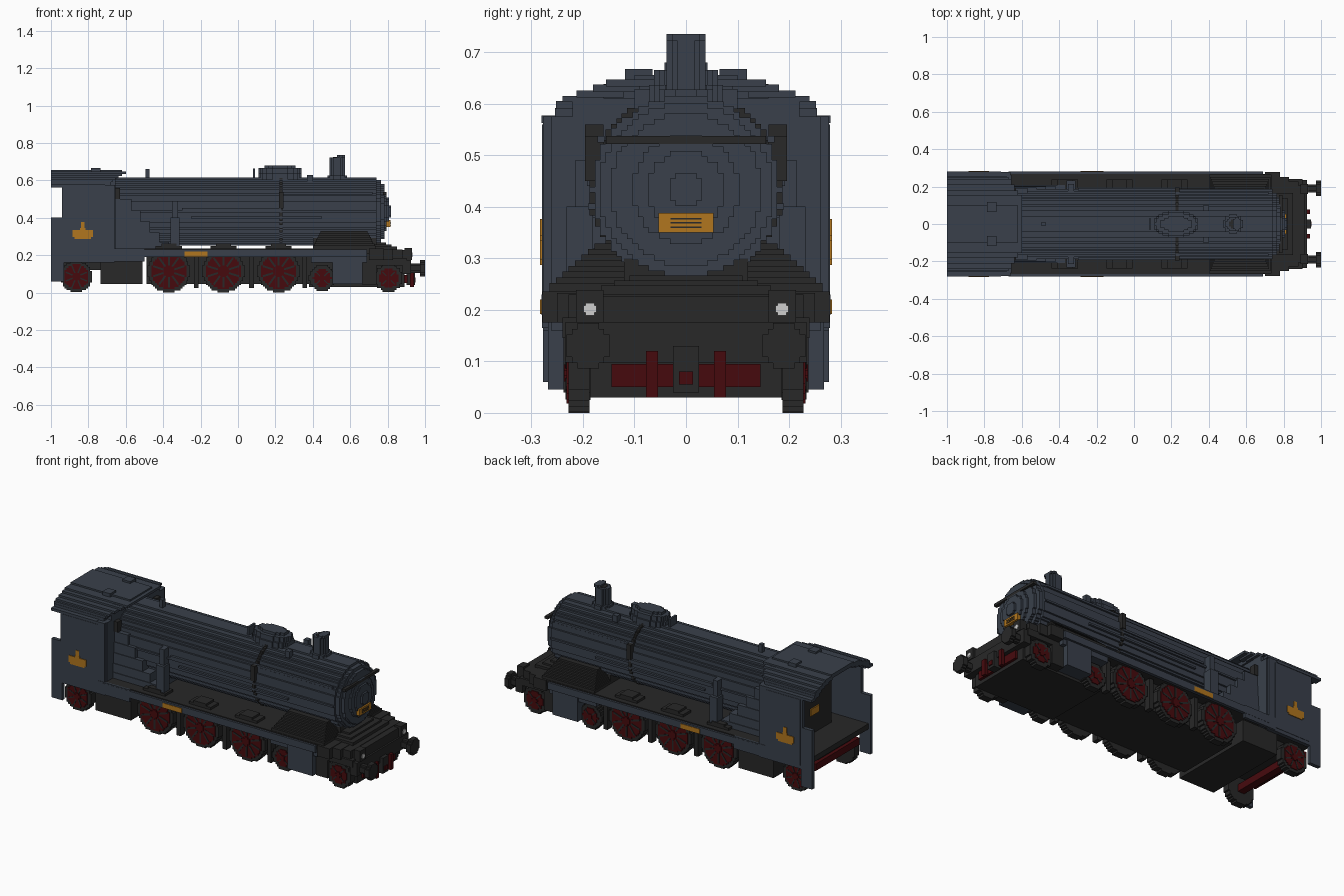
import bpy, bmesh, math
from mathutils import Matrix, Vector

old = bpy.data.objects.get("Cube")
if old:
    bpy.data.objects.remove(old, do_unlink=True)

G = 0.0104  # size of one stair step


def material(name, rgb):
    m = bpy.data.materials.new(name)
    m.use_nodes = True
    m.diffuse_color = (*rgb, 1)
    m.node_tree.nodes["Principled BSDF"].inputs["Base Color"].default_value = (*rgb, 1)
    return m


BLUE = material("slate_blue", (0.041, 0.051, 0.070))
DARK = material("charcoal", (0.021, 0.021, 0.021))
RED = material("dark_red", (0.062, 0.003, 0.004))
GOLD = material("brass", (0.44, 0.18, 0.013))
WHITE = material("lamp_white", (0.62, 0.62, 0.62))


def finish(name, bm, mat):
    bmesh.ops.recalc_face_normals(bm, faces=bm.faces)
    me = bpy.data.meshes.new(name)
    bm.to_mesh(me)
    bm.free()
    me.materials.append(mat)
    ob = bpy.data.objects.new(name, me)
    bpy.context.collection.objects.link(ob)
    return ob


def box(name, mat, x0, x1, y0, y1, z0, z1, both=False):
    """Box; with both=True a mirrored copy across y is added."""
    bm = bmesh.new()
    for s in ((1, -1) if both else (1,)):
        c = Vector(((x0 + x1) / 2, s * (y0 + y1) / 2, (z0 + z1) / 2))
        size = Matrix.Diagonal((x1 - x0, abs(y1 - y0), z1 - z0, 1))
        bmesh.ops.create_cube(bm, size=1, matrix=Matrix.Translation(c) @ size)
    return finish(name, bm, mat)


def prism(name, mat, axis, a0, a1, rows):
    """Extrude a stair-stepped outline; rows are (v0, v1, u0, u1) from low to high."""
    pts = [p for v0, v1, u0, u1 in rows for p in ((u1, v0), (u1, v1))]
    pts += [p for v0, v1, u0, u1 in reversed(rows) for p in ((u0, v1), (u0, v0))]
    clean = []
    for p in pts:
        if not clean or (Vector(p) - Vector(clean[-1])).length > 1e-6:
            clean.append(p)
    put = {"x": lambda u, v: (a0, u, v), "y": lambda u, v: (u, a0, v),
           "z": lambda u, v: (u, v, a0)}[axis]
    step = Vector([a1 - a0 if c == axis else 0 for c in "xyz"])
    bm = bmesh.new()
    face = bm.faces.new([bm.verts.new(put(*p)) for p in clean])
    ext = bmesh.ops.extrude_face_region(bm, geom=[face])
    bmesh.ops.translate(bm, vec=step, verts=[e for e in ext["geom"] if isinstance(e, bmesh.types.BMVert)])
    return finish(name, bm, mat)


def disc(name, mat, axis, a0, a1, cu, cv, r, ru=None):
    """Stair-stepped round (or oval) disc."""
    ru = ru or r
    n = max(2, round(2 * r / G))
    h = 2 * r / n
    rows = []
    for i in range(n):
        v = -r + (i + 0.5) * h
        w = max(G / 2, round(ru * math.sqrt(1 - (v / r) ** 2) / G) * G)
        if rows and abs(rows[-1][3] - cu - w) < 1e-6:
            rows[-1] = (rows[-1][0], cv + v + h / 2, cu - w, cu + w)
        else:
            rows.append((cv + v - h / 2, cv + v + h / 2, cu - w, cu + w))
    return prism(name, mat, axis, a0, a1, rows)


def wheel(name, x, z, r, side, spokes, red):
    s = side
    disc(name + "_tyre", DARK, "y", s * 0.187, s * 0.228, x, z, r)
    disc(name + "_centre", RED, "y", s * 0.200, s * 0.232, x, z, r * red)
    disc(name + "_hub", RED, "y", s * 0.200, s * 0.237, x, z, r * 0.22)
    bm = bmesh.new()
    for i in range(spokes):  # dark gaps between the spokes
        m = (Matrix.Translation((x, s * 0.230, z)) @ Matrix.Rotation((i + 0.5) * math.tau / spokes, 4, "Y")
             @ Matrix.Translation((r * red * 0.62, 0, 0)) @ Matrix.Diagonal((r * red * 0.6, 0.008, r * 0.09, 1)))
        bmesh.ops.create_cube(bm, size=1, matrix=m)
    finish(name + "_gaps", bm, DARK)


# Boiler and stepped smokebox front
CZ = 0.433
disc("boiler", BLUE, "x", -0.67, 0.74, 0, CZ, 0.182)
for i, (x, r) in enumerate([(0.765, 0.168), (0.783, 0.148), (0.795, 0.105), (0.806, 0.075), (0.817, 0.032)]):
    disc(f"smokebox_front_{i}", BLUE, "x", 0.70, x, 0, CZ, r)
disc("boiler_hoop", DARK, "x", 0.222, 0.238, 0, CZ + 0.002, 0.188)
box("front_handrail", DARK, 0.775, 0.795, -0.155, 0.155, 0.522, 0.537)
box("number_plate", GOLD, 0.79, 0.815, -0.053, 0.053, 0.35, 0.388)
for z in (0.359, 0.367, 0.375):
    box("plate_stripe", DARK, 0.814, 0.817, -0.03, 0.03, z, z + 0.003)

# Fittings on top of the boiler
for i, (z0, z1, rx, ry) in enumerate([(0.60, 0.636, 0.118, 0.072), (0.636, 0.665, 0.112, 0.062), (0.665, 0.68, 0.085, 0.042)]):
    disc(f"steam_dome_{i}", BLUE, "z", z0, z1, 0.225, 0, ry, rx)
disc("chimney_base", BLUE, "z", 0.60, 0.627, 0.53, 0, 0.052)
disc("chimney", BLUE, "z", 0.60, 0.722, 0.53, 0, 0.038)
disc("chimney_lip", BLUE, "z", 0.722, 0.735, 0.55, 0, 0.038, 0.02)
disc("chimney_hole", DARK, "z", 0.72, 0.725, 0.53, 0, 0.024)
box("whistle", BLUE, -0.495, -0.473, -0.012, 0.012, 0.60, 0.66)
box("dome_valve", BLUE, 0.08, 0.092, -0.03, 0.03, 0.60, 0.662)
box("sand_valve", BLUE, 0.37, 0.40, 0.07, 0.10, 0.59, 0.628, True)

# Firebox sides stepping down towards the front
for i, (x, z) in enumerate([(-0.57, 0.50), (-0.52, 0.44), (-0.47, 0.38), (-0.42, 0.32), (-0.37, 0.27)]):
    box(f"firebox_{i}", BLUE, -0.67, x, -0.192 - 0.004 * i, 0.192 + 0.004 * i, 0.22, z)

# Pipes and pump beside the boiler
box("air_pump", BLUE, -0.362, -0.312, 0.18, 0.232, 0.235, 0.40, True)
box("pump_top", BLUE, -0.352, -0.322, 0.17, 0.215, 0.40, 0.49, True)
box("long_pipe", BLUE, -0.30, 0.23, 0.178, 0.192, 0.44, 0.452, True)
box("upper_pipe", BLUE, 0.22, 0.72, 0.158, 0.172, 0.525, 0.537, True)
box("drop_pipe", DARK, 0.218, 0.242, 0.16, 0.196, 0.45, 0.537, True)
box("lower_pipe", BLUE, -0.25, 0.45, 0.176, 0.190, 0.395, 0.406, True)

# Running boards, splashers and smokebox saddle
box("running_board", DARK, -0.68, 0.78, -0.268, 0.268, 0.205, 0.236)
box("board_skirt", BLUE, -0.67, 0.69, 0.262, 0.28, 0.190, 0.230, True)
box("rear_skirt", BLUE, -0.70, -0.50, 0.262, 0.279, 0.165, 0.236, True)
box("side_name_plate", GOLD, -0.285, -0.163, 0.276, 0.283, 0.192, 0.220, True)
box("smokebox_saddle", DARK, 0.40, 0.74, -0.12, 0.12, 0.20, 0.30)
for x in (-0.37, -0.078, 0.217):
    box("wheel_splasher", DARK, x - 0.07, x + 0.07, 0.165, 0.238, 0.23, 0.250, True)
    box("splasher_top", DARK, x - 0.04, x + 0.04, 0.165, 0.238, 0.25, 0.262, True)
for i in range(8):  # sloping steam pipe covers
    box(f"pipe_cover_{i}", DARK, 0.40 + 0.006 * i, 0.735 - 0.006 * i, 0.10, 0.265 - 0.0125 * i,
        0.23, 0.252 + 0.011 * i, True)

# Cab walls, floor and roof
box("cab_side", BLUE, -0.94, -0.66, 0.255, 0.277, 0.16, 0.575, True)
box("cab_low_side", BLUE, -1.0, -0.93, 0.255, 0.277, 0.06, 0.40, True)
box("cab_door_panel", BLUE, -0.925, -0.70, 0.27, 0.279, 0.18, 0.56, True)
box("cab_front", BLUE, -0.69, -0.655, -0.262, 0.262, 0.20, 0.575)
box("cab_front_arch", BLUE, -0.69, -0.655, -0.22, 0.22, 0.57, 0.613)
box("cab_front_crown", BLUE, -0.69, -0.645, -0.16, 0.16, 0.61, 0.638)
box("cab_corner_rail", DARK, -0.656, -0.632, 0.16, 0.196, 0.50, 0.56, True)
box("cab_floor", DARK, -0.99, -0.68, -0.258, 0.258, 0.205, 0.236)
box("cab_backhead", DARK, -0.82, -0.68, -0.16, 0.16, 0.23, 0.575)
disc("gauge", GOLD, "x", -0.827, -0.81, 0.0, 0.47, 0.024)
box("fire_door", GOLD, -0.827, -0.81, -0.04, 0.04, 0.345, 0.385)
roof = [(0.562, 0.577, 0.24, 0.28, -0.71), (0.573, 0.592, 0.21, 0.254, -0.68), (0.59, 0.605, 0.19, 0.252, -0.67),
        (0.603, 0.615, 0.16, 0.24, -0.655), (0.612, 0.626, 0.12, 0.212, -0.64), (0.623, 0.637, 0.09, 0.18, -0.62),
        (0.633, 0.647, 0.0, 0.155, -0.60), (0.645, 0.656, 0.0, 0.10, -0.62)]
for i, (z0, z1, y0, y1, x) in enumerate(roof):
    box(f"cab_roof_{i}", BLUE, -1.0, x, y0, y1, z0, z1, True)
box("roof_vent", BLUE, -0.785, -0.735, 0.065, 0.118, 0.63, 0.667, True)

# Cab emblem
for x0, x1, z0, z1 in [(-0.885, -0.775, 0.297, 0.335), (-0.875, -0.785, 0.287, 0.297),
                       (-0.845, -0.815, 0.335, 0.345), (-0.840, -0.820, 0.345, 0.376)]:
    box("cab_emblem", GOLD, x0, x1, 0.276, 0.283, z0, z1, True)

# Wheels
for s in (-1, 1):
    for i, x in enumerate((-0.37, -0.078, 0.217)):
        wheel(f"driving_wheel_{i}", x, 0.114, 0.114, s, 10, 0.84)
    wheel("trailing_wheel", -0.864, 0.085, 0.083, s, 8, 0.8)
    wheel("inner_leading_wheel", 0.45, 0.077, 0.070, s, 4, 0.68)
    wheel("outer_leading_wheel", 0.805, 0.077, 0.075, s, 4, 0.68)
box("trailing_axle", RED, -0.885, -0.843, -0.20, 0.20, 0.065, 0.105)
box("rear_beam", RED, -0.97, -0.94, -0.20, 0.20, 0.13, 0.17)

# Chassis
box("main_frame", DARK, -0.49, 0.38, -0.188, 0.188, 0.045, 0.21)
box("rear_frame", DARK, -0.95, -0.51, -0.15, 0.15, 0.12, 0.21)
box("ash_pan", DARK, -0.735, -0.51, -0.25, 0.25, 0.045, 0.168)
for x in (-0.235, 0.06, 0.345):
    box("brake_shoe", DARK, x, x + 0.025, 0.185, 0.225, 0.025, 0.20, True)
box("front_frame", DARK, 0.38, 0.89, -0.186, 0.186, 0.03, 0.21)
box("cylinder", BLUE, 0.505, 0.665, 0.15, 0.268, 0.045, 0.222, True)
box("cylinder_cap", BLUE, 0.39, 0.69, 0.15, 0.262, 0.16, 0.222, True)
box("bogie_frame", DARK, 0.665, 0.74, 0.15, 0.238, 0.04, 0.21, True)
box("bogie_bar", DARK, 0.74, 0.90, 0.15, 0.24, 0.145, 0.185, True)

# Front deck with stepped corners
for i, (x, y) in enumerate([(0.78, 0.278), (0.83, 0.25), (0.88, 0.228), (0.915, 0.205)]):
    box(f"front_deck_{i}", DARK, 0.70, x, -y, y, 0.175, 0.236 - 0.003 * i)
for i, (x, y) in enumerate([(0.85, 0.165), (0.82, 0.14), (0.79, 0.11)]):
    box(f"deck_step_{i}", DARK, 0.70, x, -y, y, 0.23, 0.247 + 0.010 * i)
box("buffer_beam", DARK, 0.88, 0.925, -0.235, 0.235, 0.098, 0.175)
box("lamp", DARK, 0.89, 0.93, 0.16, 0.213, 0.175, 0.238, True)
box("lamp_glass_wide", WHITE, 0.928, 0.934, 0.174, 0.199, 0.195, 0.208, True)
box("lamp_glass_tall", WHITE, 0.928, 0.933, 0.178, 0.195, 0.189, 0.213, True)
box("front_stretcher", RED, 0.88, 0.905, -0.145, 0.145, 0.05, 0.095)
box("rail_guard", RED, 0.92, 0.94, 0.054, 0.078, 0.03, 0.12, True)
box("coupling", DARK, 0.90, 0.945, -0.025, 0.025, 0.04, 0.13)
box("coupling_hook", RED, 0.94, 0.95, -0.014, 0.014, 0.055, 0.08)
for s in (-1, 1):
    disc("buffer_shank", DARK, "x", 0.92, 0.975, s * 0.19, 0.13, 0.025)
    disc("buffer_head", DARK, "x", 0.972, 1.0, s * 0.19, 0.13, 0.044)
